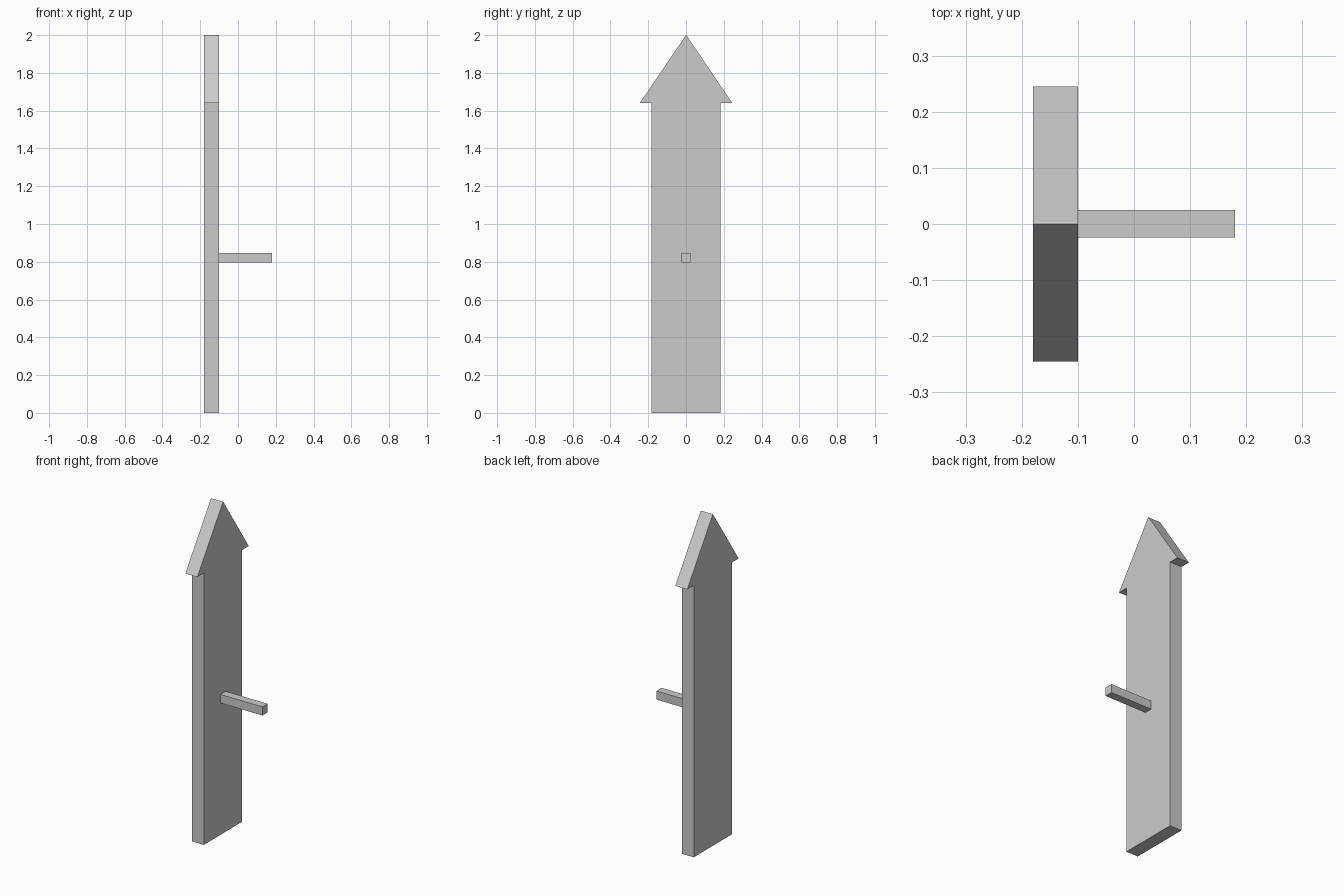
import bpy
import bmesh
from mathutils import Vector

if "Cube" in bpy.data.objects:
    bpy.data.objects.remove(bpy.data.objects["Cube"])

# Single flat colour
grey = bpy.data.materials.new("light_grey")
grey.use_nodes = True
colour = (0.6, 0.6, 0.6, 1)
grey.diffuse_color = colour
grey.node_tree.nodes["Principled BSDF"].inputs["Base Color"].default_value = colour


def prism(name, profile, x0, x1):
    """Extrude a closed (y, z) profile along x."""
    bm = bmesh.new()
    face = bm.faces.new([bm.verts.new((x0, y, z)) for y, z in profile])
    result = bmesh.ops.extrude_face_region(bm, geom=[face])
    moved = [v for v in result["geom"] if isinstance(v, bmesh.types.BMVert)]
    bmesh.ops.translate(bm, verts=moved, vec=Vector((x1 - x0, 0, 0)))
    bmesh.ops.recalc_face_normals(bm, faces=bm.faces)
    mesh = bpy.data.meshes.new(name)
    bm.to_mesh(mesh)
    bm.free()
    mesh.materials.append(grey)
    obj = bpy.data.objects.new(name, mesh)
    bpy.context.collection.objects.link(obj)
    return obj


# Upright board with an overhanging pointed head
half_width, half_head, shoulder = 0.183, 0.245, 1.64
prism("pointed_board", [
    (-half_width, 0), (half_width, 0),
    (half_width, shoulder), (half_head, shoulder),
    (0.004, 1.997), (0, 2),
    (-half_head, shoulder), (-half_width, shoulder),
], -0.18, -0.10)

# Square peg sticking out of the board
prism("peg", [(-0.024, 0.795), (0.025, 0.795), (0.025, 0.847), (-0.024, 0.847)],
      -0.10, 0.18)
